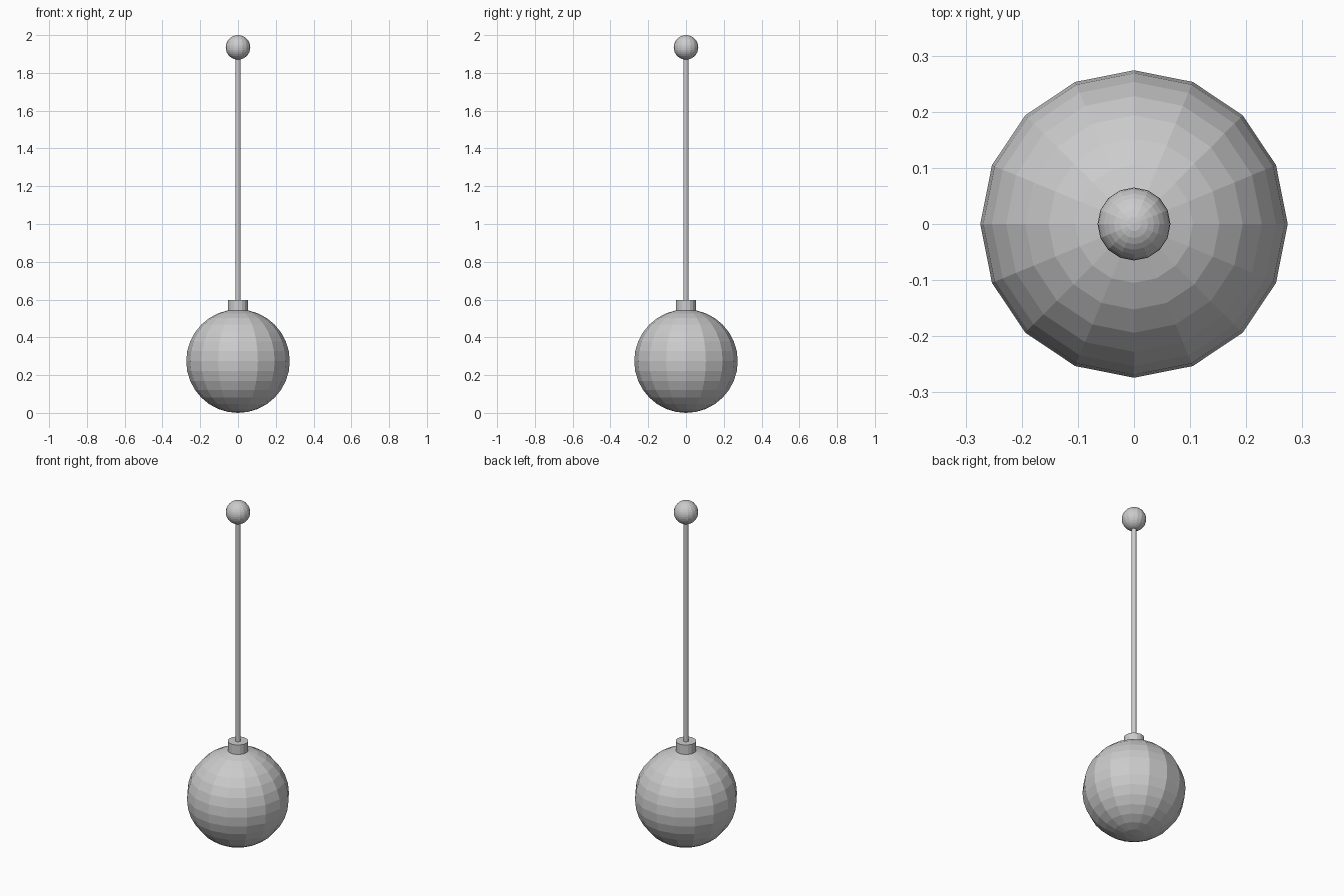
import bpy

if "Cube" in bpy.data.objects:
    bpy.data.objects.remove(bpy.data.objects["Cube"])


def ball(name, radius, z):
    bpy.ops.mesh.primitive_uv_sphere_add(segments=16, ring_count=16, radius=radius, location=(0, 0, z))
    bpy.context.object.name = name


def cylinder(name, radius, bottom, top):
    bpy.ops.mesh.primitive_cylinder_add(vertices=16, radius=radius, depth=top - bottom,
                                        location=(0, 0, (bottom + top) / 2))
    bpy.context.object.name = name


# Heavy ball at the foot
BIG_R = 0.274
ball("base_ball", BIG_R, BIG_R)

# Collar joining the ball and the rod
cylinder("collar", 0.054, 0.5, 0.598)

# Thin upright rod
cylinder("rod", 0.014, 0.55, 1.92)

# Small ball on the tip
TIP_R = 0.065
ball("tip_ball", TIP_R, 2 - TIP_R)
